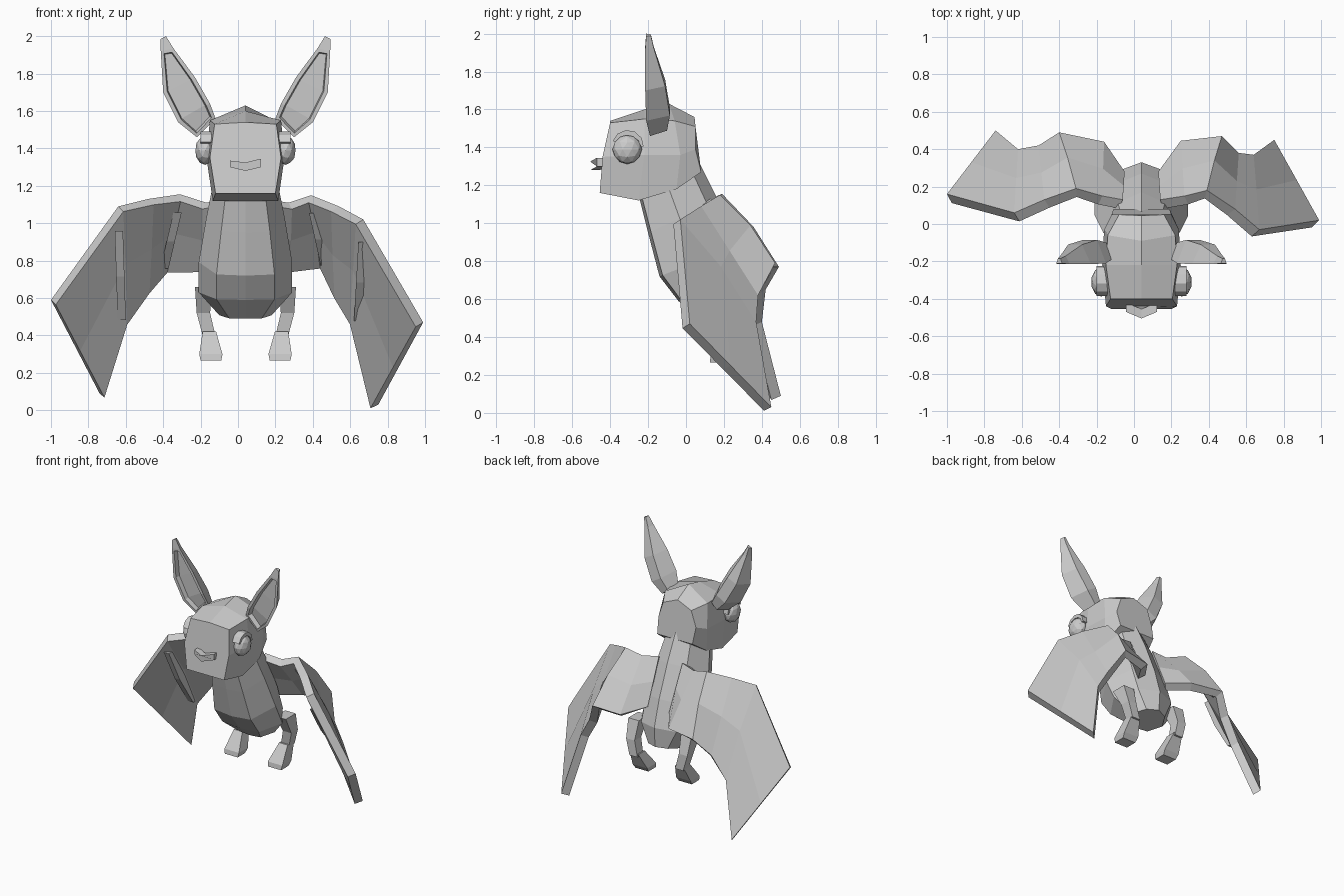
import bpy, bmesh, math
from mathutils import Vector

if "Cube" in bpy.data.objects:
    bpy.data.objects.remove(bpy.data.objects["Cube"])

CX = 0.04  # body centre line

grey = bpy.data.materials.new("plain_grey")
grey.use_nodes = True
COLOUR = (0.6, 0.6, 0.6, 1)
grey.diffuse_color = COLOUR
grey.node_tree.nodes["Principled BSDF"].inputs["Base Color"].default_value = COLOUR


def finish(name, bm, recalc=True):
    if recalc:
        bmesh.ops.recalc_face_normals(bm, faces=bm.faces[:])
    mesh = bpy.data.meshes.new(name)
    bm.to_mesh(mesh)
    bm.free()
    mesh.materials.append(grey)
    obj = bpy.data.objects.new(name, mesh)
    bpy.context.collection.objects.link(obj)
    return obj


def loft(rings):
    """Closed skin through rings of points, capped at both ends."""
    bm = bmesh.new()
    rows = [[bm.verts.new(p) for p in ring] for ring in rings]
    n = len(rows[0])
    for a, b in zip(rows, rows[1:]):
        for i in range(n):
            j = (i + 1) % n
            bm.faces.new((a[i], a[j], b[j], b[i]))
    bm.faces.new(rows[0])
    bm.faces.new(rows[-1])
    bmesh.ops.recalc_face_normals(bm, faces=bm.faces[:])
    return bm


def box_ring(c, hx, hy):
    return [(c[0] + a * hx, c[1] + b * hy, c[2])
            for a, b in ((-1, -1), (1, -1), (1, 1), (-1, 1))]


# Torso: each ring runs from a belly point to a back point with a half width
section = [(0, 0), (.62, .04), (1, .45), (.6, .85), (0, 1),
           (-.6, .85), (-1, .45), (-.62, .04)]
torso = []
for fy, fz, by, bz, w in [(-.25, 1.15, .07, 1.32, .17), (-.2, .95, .17, 1.12, .21),
                          (-.14, .72, .27, .88, .25), (-.04, .59, .33, .68, .25),
                          (.08, .49, .32, .53, .14)]:
    torso.append([(CX + k * w, fy + t * (by - fy), fz + t * (bz - fz)) for k, t in section])
finish("torso", loft(torso))

# Head: rings from face to nape, each listing crown, temple, cheek and jaw as (x, y, z)
head = []
for ring in [((0, -.40, 1.54), (.165, -.40, 1.53), (.19, -.44, 1.35), (.16, -.455, 1.16)),
             ((0, -.22, 1.60), (.19, -.22, 1.55), (.21, -.22, 1.36), (.175, -.25, 1.12)),
             ((0, -.09, 1.63), (.18, -.06, 1.54), (.20, -.03, 1.36), (.18, -.05, 1.18)),
             ((0, .045, 1.56), (.12, .05, 1.51), (.16, .05, 1.39), (.15, .08, 1.27))]:
    half = [(CX + x, y, z) for x, y, z in ring]
    head.append(half + [(CX - x, y, z) for x, y, z in ring[:0:-1]])
finish("head", loft(head))

# Nose: a small shield bulging forward in the middle
shield = [(-.083, 1.335), (0, 1.325), (.083, 1.345), (.083, 1.30), (0, 1.28), (-.083, 1.30)]
finish("nose", loft([[(CX + x, y - (.035 if x == 0 else 0), z) for x, z in shield]
                     for y in (-.42, -.47)]))

for s, side in ((1, "left"), (-1, "right")):
    # Eye
    bm = bmesh.new()
    bmesh.ops.create_icosphere(bm, subdivisions=2, radius=1)
    for v in bm.verts:
        v.co = Vector((CX + s * .215 + v.co.x * .055, -.31 + v.co.y * .078, 1.39 + v.co.z * .078))
    finish(side + "_eye", bm)

    # Brow: an arc hugging the top of the eye
    brow = []
    for i in range(6):
        a = math.radians(150 - 28 * i)
        grow = .018 * math.sin(math.pi * (i + .4) / 5.8)
        brow.append([(CX + s * x, -.31 + r * math.cos(a), 1.39 + r * math.sin(a))
                     for x, r in ((.17, .074), (.24, .074), (.24, .084 + grow), (.17, .084 + grow))])
    finish(side + "_brow", loft(brow))

    # Ear: front edge wide, back edge narrower, hollow pressed into the front
    ear = []
    for ox, oz, ix, iz, yf, yb in [(.26, 1.46, .16, 1.56, -.19, -.10),
                                   (.36, 1.54, .19, 1.64, -.21, -.085),
                                   (.44, 1.70, .27, 1.78, -.215, -.11),
                                   (.453, 1.92, .385, 1.935, -.215, -.17),
                                   (.455, 1.985, .425, 2.0, -.21, -.185)]:
        o, i = Vector((CX + s * ox, yf, oz)), Vector((CX + s * ix, yf, iz))
        back = Vector((0, yb - yf, 0))
        ear.append([o, i, i.lerp(o, .28) + back, o.lerp(i, .28) + back])
    bm = loft(ear)
    front = [f for f in bm.faces if f.normal.y < -.8 and f.calc_center_median().z < 1.93]
    bmesh.ops.inset_region(bm, faces=front, thickness=.022, depth=0)
    bmesh.ops.inset_region(bm, faces=front, thickness=.006, depth=-.035)
    finish(side + "_ear", bm, recalc=False)

    # Leg and foot
    leg = [(.225, .20, .66, .045, .06), (.225, .26, .52, .036, .04), (.195, .27, .40, .034, .035)]
    foot = [(.193, .26, .42, .036, .04), (.185, .185, .30, .062, .055), (.185, .17, .265, .055, .045)]
    for name, path in (("leg", leg), ("foot", foot)):
        finish(side + "_" + name, loft([box_ring((CX + s * x, y, z), hx, hy)
                                        for x, y, z, hx, hy in path]))

# Wings: columns of (leading edge, trailing edge) from the back to the tip
right_wing = [((-.06, .13, 1.13), (-.05, .28, .80)), ((-.17, .15, 1.11), (-.16, .44, .77)),
              ((-.31, .19, 1.155), (-.40, .49, .77)), ((-.48, .13, 1.13), (-.51, .42, .65)),
              ((-.64, .06, 1.09), (-.62, .40, .48)), ((-1.0, .16, .59), (-.74, .50, .09))]
left_wing = [((.14, .13, 1.13), (.13, .28, .80)), ((.27, .15, 1.11), (.25, .445, .77)),
             ((.39, .18, 1.15), (.47, .47, .79)), ((.54, .08, 1.09), (.56, .38, .62)),
             ((.67, -.03, 1.02), (.64, .37, .48)), ((.99, .02, .47), (.75, .45, .03))]
for name, columns in (("right_wing", right_wing), ("left_wing", left_wing)):
    bm = bmesh.new()
    grid = []
    for i, (lead, trail) in enumerate(columns):
        lead, trail = Vector(lead), Vector(trail)
        bulge = Vector((0, .015, .02)) if i in (2, 4) else Vector()
        grid.append([bm.verts.new(p) for p in (lead, lead.lerp(trail, .5) + bulge, trail)])
    for a, b in zip(grid, grid[1:]):
        for k in range(2):
            f = bm.faces.new((a[k], a[k + 1], b[k + 1], b[k]))
            f.normal_update()
            if f.normal.dot(Vector((0, .6, .8))) < 0:
                f.normal_flip()
    wing = finish(name, bm, recalc=False)
    solid = wing.modifiers.new("thickness", "SOLIDIFY")
    solid.thickness = .06
    solid.offset = -1

    # Finger ribs under the folds
    for i in (2, 4):
        lead, trail = (Vector(p) for p in columns[i])
        under = Vector((0, -.055, -.04))
        rib = []
        for t, h in ((.15, .02), (.55, .035), (.93, .012)):
            c = lead.lerp(trail, t) + under
            rib.append(box_ring(c, .022, h))
        finish(name + "_rib", loft(rib))
